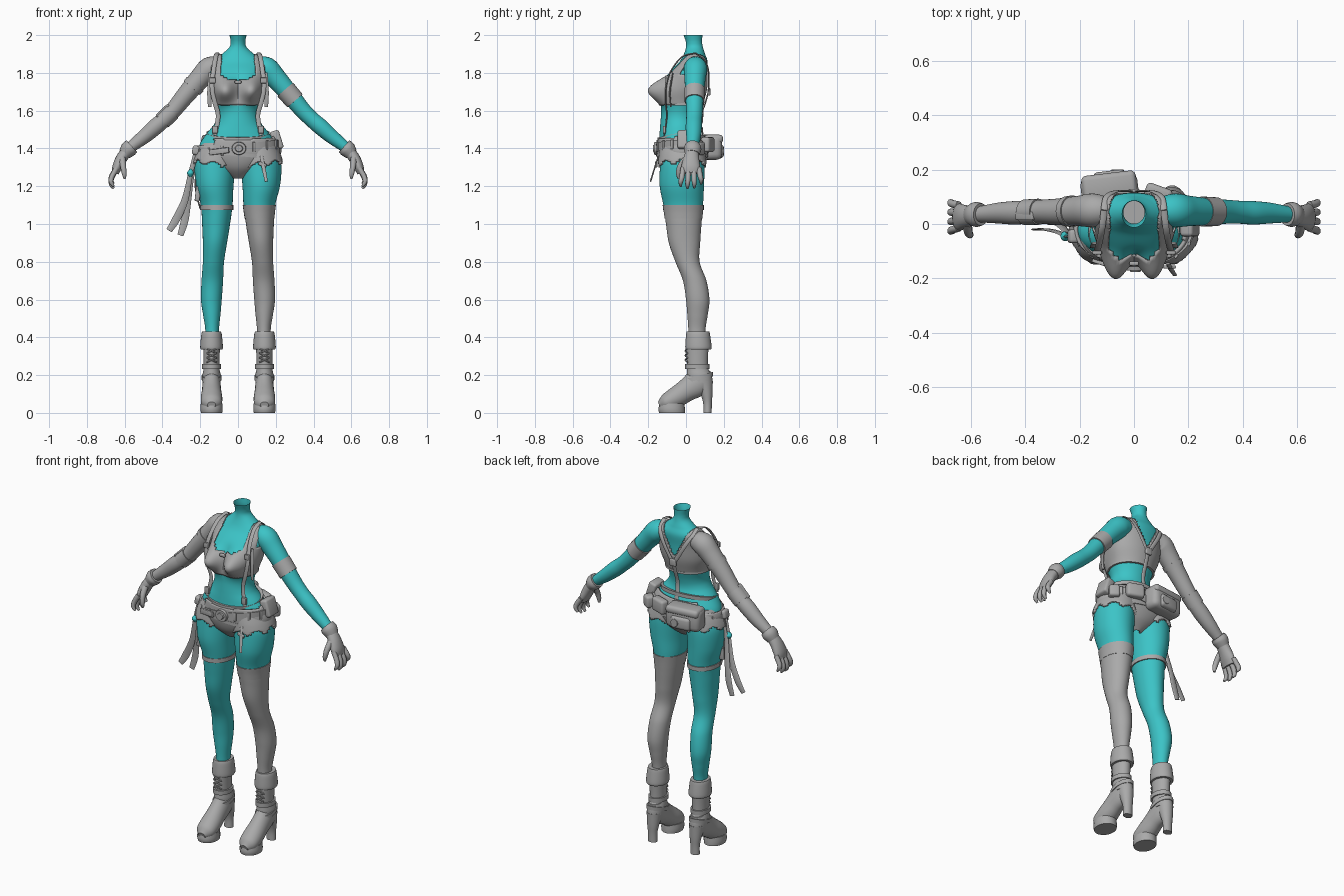
import bpy, bmesh, math
from mathutils import Vector

def material(name, rgb):
    m = bpy.data.materials.new(name)
    m.diffuse_color = (*rgb, 1)
    return m

TEAL = material("teal_skin", (0.045, 0.55, 0.57))
GREY = material("grey_cloth", (0.40, 0.40, 0.40))
X, Y, Z = Vector((1, 0, 0)), Vector((0, 1, 0)), Vector((0, 0, 1))

def finish(name, bm, mats):
    bmesh.ops.recalc_face_normals(bm, faces=bm.faces)
    me = bpy.data.meshes.new(name)
    bm.to_mesh(me)
    bm.free()
    for m in mats:
        me.materials.append(m)
    ob = bpy.data.objects.new(name, me)
    bpy.context.collection.objects.link(ob)
    bpy.ops.object.select_all(action='DESELECT')
    ob.select_set(True)
    bpy.context.view_layer.objects.active = ob
    bpy.ops.object.shade_smooth_by_angle(angle=math.radians(42))
    return ob

def spline(pts, steps):
    """Catmull-Rom through tuples of any length."""
    p = [pts[0]] + list(pts) + [pts[-1]]
    out = []
    for i in range(1, len(p) - 2):
        for k in range(steps):
            t = k / steps
            out.append([0.5 * (2*b + (c-a)*t + (2*a-5*b+4*c-d)*t*t + (3*b-a-3*c+d)*t**3)
                        for a, b, c, d in zip(*p[i-1:i+3])])
    return out + [list(pts[-1])]

def tube(name, pts, mat, ref=X, axis=None, steps=5, sides=20, cap=True, warp=None, rule=None):
    """Elliptical sections (x, y, z, ru, rv) along a path; axis fixes the section plane."""
    rows, bm, rings = spline(pts, steps), bmesh.new(), []
    for i, r in enumerate(rows):
        a, b = rows[max(i-1, 0)], rows[min(i+1, len(rows)-1)]
        t = (axis or Vector(b[:3]) - Vector(a[:3])).normalized()
        u = (ref - t * t.dot(ref)).normalized()
        v = t.cross(u)
        ring = []
        for k in range(sides):
            an = 2 * math.pi * k / sides
            co = Vector(r[:3]) + u * r[3] * math.cos(an) + v * r[4] * math.sin(an)
            ring.append(bm.verts.new(warp(co, math.sin(an)) if warp else co))
        rings.append(ring)
    for a, b in zip(rings, rings[1:]):
        for k in range(sides):
            bm.faces.new((a[k], a[(k+1) % sides], b[(k+1) % sides], b[k]))
    if cap:
        bm.faces.new(rings[0])
        bm.faces.new(rings[-1])
    if rule:
        for f in bm.faces:
            f.material_index = int(rule(f.calc_center_median()))
    return finish(name, bm, [mat, GREY] if rule else [mat])

def column(name, rings, mat, **kw):
    return tube(name, rings, mat, axis=Z, **kw)

def band(name, z0, z1, cx, cy, rx, ry, axis=Z):
    return tube(name, [(cx, cy, z0, rx, ry), (cx, cy, z1, rx, ry)], GREY, axis=axis, steps=1, sides=40)

def shell(name, src, rule, thick=0.007):
    """Cloth layer over the faces of a body part picked by a rule."""
    bm = bmesh.new()
    bm.from_mesh(src.data)
    drop = [f for f in bm.faces if not rule(f.calc_center_median())]
    bmesh.ops.delete(bm, geom=drop, context='FACES')
    ob = finish(name, bm, [GREY])
    for p in ob.data.polygons:
        p.material_index = 0
    m = ob.modifiers.new("thickness", 'SOLIDIFY')
    m.thickness, m.offset = thick, 1

def box(name, loc, size, rot=(0, 0, 0), bevel=0.01, mat=GREY):
    bm = bmesh.new()
    bmesh.ops.create_cube(bm, size=1)
    bmesh.ops.scale(bm, vec=size, verts=bm.verts)
    bmesh.ops.bevel(bm, geom=bm.edges[:], offset=bevel, segments=3, profile=0.5, affect='EDGES')
    ob = finish(name, bm, [mat])
    ob.location, ob.rotation_euler = loc, rot

# Torso with bust
def bust(co, s):
    f = min(max(-s * 1.6, 0), 1)
    co.y -= f * 0.1 * math.exp(-((abs(co.x) - 0.073) / 0.055) ** 2 - ((co.z - 1.71) / 0.058) ** 2)
    return co

torso = column("torso", [(0, cy, z, rx, ry) for z, cy, rx, ry in (
    (1.25, -.02, .03, .05), (1.30, -.02, .13, .10), (1.36, -.02, .205, .122), (1.42, -.022, .203, .122),
    (1.48, -.03, .165, .11), (1.53, -.036, .125, .10), (1.58, -.032, .112, .10), (1.65, -.02, .126, .108),
    (1.72, 0, .145, .105), (1.80, .012, .15, .098), (1.86, .04, .138, .074), (1.90, .045, .085, .056),
    (1.935, .045, .046, .045), (1.965, .042, .039, .043), (2.0, .037, .045, .05))],
    TEAL, steps=8, sides=96, cap=False, warp=bust)

# Cropped top: scooped front, racer back
def top_rule(c):
    ax = abs(c.x)
    if c.z < 1.632 or c.z > 1.90:
        return False
    if c.z > 1.79 and ax > 0.138:
        return False
    if c.y < 0.03:
        return ax > 0.088 or c.z < 1.755 + 3.5 * ax * ax
    return c.z < 1.74 or (0.03 + (c.z - 1.78) * 0.5 < ax < 0.15 - (c.z - 1.74) * 0.25)
shell("cropped_top", torso, top_rule)
band("top_hem", 1.628, 1.64, 0, -.022, .131, .116)
box("neckline_knot", (0, -.145, 1.752), (.035, .015, .018), bevel=.005)

# Shorts with an open left hip and ragged legs
shell("shorts", torso, lambda c: c.z < 1.46 + .1 * c.y and not (c.x < -.12 and c.z > 1.41), .012)

for s, side in ((-1, "left"), (1, "right")):
    # Leg; one side wears a long stocking
    leg = column(side + "_leg", [(s * cx, cy, z, rx, ry) for z, cx, cy, rx, ry in (
        (.38, .137, .057, .036, .044), (.45, .137, .058, .037, .046), (.52, .139, .061, .046, .054),
        (.60, .141, .062, .055, .062), (.70, .136, .046, .057, .062), (.80, .130, .008, .056, .064),
        (.90, .122, -.008, .064, .083), (1.0, .116, -.012, .074, .094), (1.1, .113, -.015, .084, .105),
        (1.2, .123, -.022, .099, .117), (1.30, .122, -.02, .108, .118), (1.36, .113, -.02, .104, .112),
        (1.42, .10, -.02, .085, .10))],
        TEAL, steps=9, sides=48, rule=lambda c: c.x > 0 and c.z < 1.1)
    def hem(c, s=s):
        a = math.atan2(c.y + .02, c.x - s * .12)
        return c.z > 1.292 + .03 * abs((a * 2.4) % 2 - 1) + .02 * abs(c.x) / .2
    shell(side + "_shorts_leg", leg, hem, .012)

    # Boot: cuff, shaft, ankle straps, foot, platform, heel
    cx = s * .14
    column(side + "_boot_cuff", [(cx, .066, .335, .056, .066), (cx, .066, .35, .06, .07),
           (cx, .064, .41, .055, .064), (cx, .064, .43, .05, .06)], GREY, sides=28)
    column(side + "_boot_shaft", [(cx, .075, .16, .047, .066), (cx, .07, .2, .048, .066), (cx, .062, .235, .042, .056),
           (cx, .06, .28, .042, .056), (cx, .06, .36, .045, .06)], GREY, sides=28)
    band(side + "_ankle_strap", .232, .258, cx, .06, .05, .064)
    band(side + "_lower_strap", .175, .198, cx, .066, .052, .078, Vector((0, -.25, 1)))
    tube(side + "_boot_foot", [(cx, .08, .23, .04, .05), (cx, .062, .165, .047, .072), (cx, .0, .118, .051, .06),
         (cx, -.06, .078, .057, .055), (cx, -.11, .052, .052, .044), (cx, -.142, .04, .022, .02)], GREY, sides=28)
    column(side + "_platform", [(cx, -.074, 0, .056, .068), (cx, -.076, .02, .059, .07),
           (cx, -.074, .05, .057, .066)], GREY, sides=28, steps=3)
    column(side + "_heel", [(cx, .114, 0, .027, .022), (cx, .114, .05, .027, .023), (cx, .108, .1, .034, .032),
           (cx, .09, .17, .044, .052)], GREY, sides=24)
    for i in range(3):
        for d in (-1, 1):
            z = .268 + i * .024
            tube(f"{side}_lace_{i}_{d}", [(cx - d * .026, .008, z, .004, .004), (cx, -.004, z + .012, .004, .004),
                 (cx + d * .026, .008, z + .024, .004, .004)], GREY, ref=Z, sides=6, steps=3)

    # Arm; one side is fully sleeved
    tube(side + "_arm", [(s * x, y, z, r, r) for x, y, z, r in (
        (.10, .05, 1.835, .05), (.15, .05, 1.822, .062), (.20, .048, 1.772, .056), (.275, .045, 1.685, .049),
        (.34, .045, 1.605, .044), (.39, .043, 1.555, .042), (.44, .041, 1.512, .043), (.50, .04, 1.46, .038),
        (.57, .035, 1.405, .029), (.60, .033, 1.375, .028))], GREY if s < 0 else TEAL, ref=Y, sides=28)
    # Glove: cuff, palm, fingers, thumb
    tube(side + "_glove_cuff", [(s * .562, .035, 1.412, .041, .041), (s * .58, .035, 1.395, .046, .044),
         (s * .60, .033, 1.37, .037, .034)], GREY, ref=Y)
    tube(side + "_palm", [(s * .59, .033, 1.385, .034, .03), (s * .618, .028, 1.345, .042, .03),
         (s * .64, .025, 1.30, .05, .026), (s * .65, .025, 1.268, .045, .018)], GREY, ref=Y)
    for i in range(4):
        y, e = -.015 + i * .028, -.028 + i * .036
        dz = (0, -.012, -.008, .012)[i]
        tube(f"{side}_finger_{i}", [(s * .643, y, 1.295, .014, .014), (s * .668, (y + e) / 2, 1.25 + dz / 2, .014, .014),
             (s * .672, e, 1.222 + dz, .012, .012), (s * .658, e, 1.20 + dz, .006, .006)], GREY, ref=Y, sides=10, steps=3)
    tube(side + "_thumb", [(s * .612, .0, 1.345, .018, .018), (s * .608, -.03, 1.305, .016, .016),
         (s * .602, -.04, 1.265, .013, .013), (s * .60, -.038, 1.24, .006, .006)], GREY, ref=Y, sides=10, steps=3)

    # Suspender straps front and back, with buckles
    tube(side + "_front_suspender", [(s * x, y, z, .012, .004) for x, y, z in (
        (.11, .05, 1.905), (.118, -.02, 1.885), (.13, -.08, 1.81), (.138, -.105, 1.73), (.125, -.108, 1.65),
        (.105, -.102, 1.57), (.125, -.115, 1.47))], GREY, sides=8)
    tube(side + "_back_suspender", [(s * x, y, z, .012, .004) for x, y, z in (
        (.11, .05, 1.905), (.10, .10, 1.865), (.065, .12, 1.80), (.006, .12, 1.70))], GREY, sides=8)
    box(side + "_suspender_buckle", (s * .135, -.105, 1.76), (.034, .014, .03), bevel=.004)
    box(side + "_suspender_clip", (s * .122, -.115, 1.50), (.03, .016, .04), bevel=.004)
    tube(side + "_loose_tab", [(s * .145, -.07, 1.80, .011, .004), (s * .152, -.085, 1.70, .011, .004),
         (s * .15, -.08, 1.62, .009, .004)], GREY, sides=8)

tube("back_center_strap", [(0, .122, 1.71, .013, .004), (0, .102, 1.64, .013, .004), (0, .078, 1.56, .013, .004),
     (0, .09, 1.47, .013, .004)], GREY, sides=8)
box("back_strap_ring", (0, .122, 1.70), (.04, .014, .04), bevel=.005)

# Sleeve and arm bands
tube("upper_arm_band", [(.25, .046, 1.712, .055, .055), (.302, .045, 1.652, .053, .053)], GREY, ref=Y, steps=2, sides=28)
tube("sleeve_upper_strap", [(-.226, .047, 1.742, .058, .058), (-.245, .046, 1.72, .056, .056)], GREY, ref=Y, steps=1, sides=28)
tube("sleeve_elbow_band", [(-.35, .045, 1.595, .048, .048), (-.40, .043, 1.546, .047, .047)], GREY, ref=Y, steps=1, sides=28)
box("sleeve_buckle", (-.40, .03, 1.60), (.09, .03, .016), (0, -.78, 0), .005)

# Stocking top, thigh strap and its holster
column("stocking_top", [(.114, -.013, 1.03, .079, .1), (.113, -.014, 1.065, .083, .104),
       (.113, -.015, 1.10, .088, .109)], GREY, sides=48)
band("thigh_strap", 1.075, 1.10, -.113, -.014, .088, .109)
tube("thigh_hanger", [(-.215, -.05, 1.32, .009, .004), (-.226, -.04, 1.2, .009, .004), (-.20, -.04, 1.08, .009, .004)], GREY, ref=Y, sides=8)
box("thigh_holster", (-.213, -.045, 1.16), (.026, .045, .08), (0, .1, 0), .006)

# Belts and buckle
band("waist_belt", 1.462, 1.484, 0, -.03, .168, .124, Vector((0, -.22, 1)))
band("hip_belt", 1.375, 1.42, 0, -.02, .219, .14, Vector((-.12, 0, 1)))
band("lower_belt", 1.36, 1.378, 0, -.02, .221, .138, Vector((.1, 0, 1)))
for i in range(16):
    a = 2 * math.pi * i / 16
    bx, by = math.cos(a), math.sin(a)
    box(f"belt_stud_{i}", (.219 * bx, -.02 + .14 * by, 1.398 + .026 * bx), (.016, .01, .05), (0, 0, a + math.pi / 2), .003)
tube("round_buckle", [(.005, -.15, 1.40, .04, .036), (.005, -.17, 1.40, .036, .032)], GREY, steps=1)
tube("buckle_center", [(.005, -.168, 1.40, .022, .02), (.005, -.176, 1.40, .018, .016)], GREY, steps=1)
box("belt_tail", (-.10, -.150, 1.385), (.11, .014, .03), (0, -.12, -.3), .004)

# Pouches
box("back_bag", (-.09, .132, 1.405), (.21, .10, .13), (0, 0, .12), .03)
box("back_bag_flap", (-.09, .137, 1.45), (.20, .10, .045), (0, 0, .12), .018)
box("back_bag_pocket", (-.09, .17, 1.385), (.12, .05, .075), (0, 0, .12), .018)
tube("bag_badge", [(-.06, .19, 1.385, .026, .026), (-.06, .20, 1.385, .022, .022)], GREY, steps=1)
box("small_back_pouch", (.09, .115, 1.42), (.10, .05, .08), (0, 0, -.35), .015)
box("hip_pouch", (.205, 0, 1.445), (.05, .09, .10), (0, -.3, 0), .012)
box("side_pouch", (.19, .06, 1.40), (.06, .07, .07), (0, 0, -.6), .014)

# Hip ribbons, bead and hanging tag
tube("long_ribbon", [(-.215, -.05, 1.40, .014, .004), (-.25, -.045, 1.27, .013, .004), (-.28, -.03, 1.13, .018, .004),
     (-.325, -.02, 1.03, .021, .004), (-.365, -.02, .965, .016, .004)], GREY, sides=8)
tube("short_ribbon", [(-.215, -.03, 1.38, .014, .004), (-.245, -.03, 1.25, .013, .004), (-.265, -.01, 1.12, .017, .004),
     (-.282, .0, 1.02, .02, .004), (-.305, .0, .94, .016, .004)], GREY, sides=8)
column("ribbon_bead", [(-.252, -.045, 1.25, .006, .006), (-.252, -.045, 1.27, .018, .018),
       (-.25, -.045, 1.29, .006, .006)], TEAL, sides=14)
box("ribbon_knot", (-.222, -.045, 1.39), (.04, .05, .05), (0, .2, 0), .012)
tube("front_tag", [(.125, -.145, 1.36, .008, .004), (.135, -.165, 1.30, .01, .004), (.15, -.188, 1.225, .008, .004)], GREY, sides=8)
box("tag_clip", (.13, -.158, 1.315), (.045, .012, .02), (0, .4, 0), .004)
